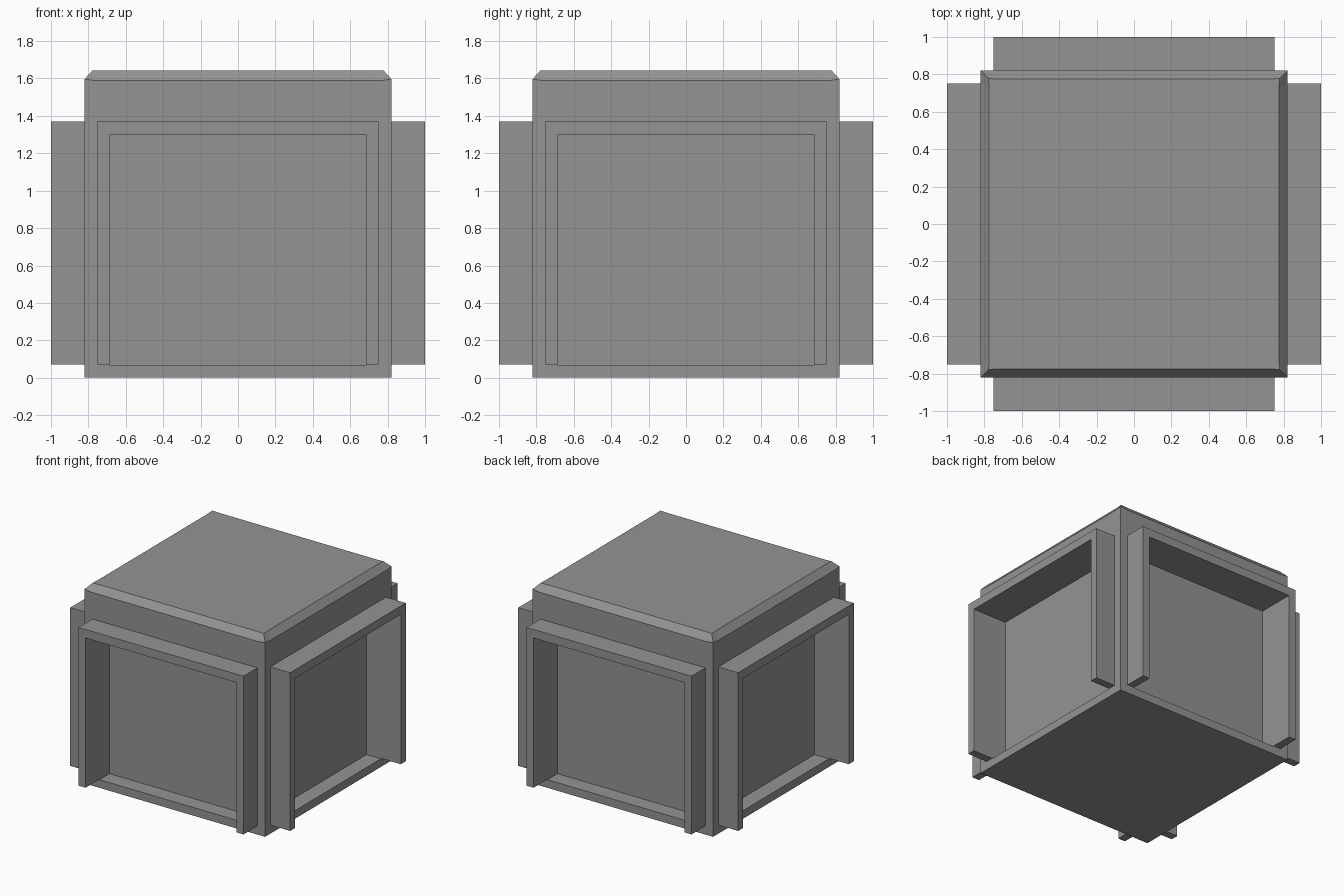
import bpy, bmesh
from math import pi
from mathutils import Matrix, Vector

if "Cube" in bpy.data.objects:
    bpy.data.objects.remove(bpy.data.objects["Cube"])

H = 0.82          # half width of the body
OPEN = 0.685      # half width of each recess
BACK = 0.69       # depth plane of each recess
TURNS = [Matrix.Rotation(i * pi / 2, 4, 'Z') for i in range(4)]

dark_grey = bpy.data.materials.new("dark_grey")
dark_grey.diffuse_color = (0.295, 0.295, 0.295, 1)
dark_grey.use_nodes = True
dark_grey.node_tree.nodes["Principled BSDF"].inputs["Base Color"].default_value = dark_grey.diffuse_color


def finish(bm, name):
    bmesh.ops.recalc_face_normals(bm, faces=bm.faces)
    me = bpy.data.meshes.new(name)
    bm.to_mesh(me)
    bm.free()
    me.materials.append(dark_grey)
    ob = bpy.data.objects.new(name, me)
    bpy.context.collection.objects.link(ob)
    return ob


def add_prism(bm, profile, y0, y1, turn):
    """Extrude an x/z outline from y0 to y1, then turn it to its side."""
    face = bm.faces.new([bm.verts.new(turn @ Vector((x, y0, z))) for x, z in profile])
    out = bmesh.ops.extrude_face_region(bm, geom=[face])['geom']
    move = turn @ Vector((0, y1 - y0, 0))
    bmesh.ops.translate(bm, vec=move, verts=[g for g in out if isinstance(g, bmesh.types.BMVert)])


# Body: stacked outlines with a narrow, slightly flared chamfer round the top
def ring(bm, half, mid, z_corner, z_mid, along):
    pts = [(-along, -mid, z_mid), (along, -mid, z_mid), (half, -half, z_corner)]
    return [bm.verts.new(t @ Vector(p)) for t in TURNS for p in pts]


bm = bmesh.new()
rings = [ring(bm, H, H, 0, 0, 0.76), ring(bm, H, H, 1.597, 1.588, 0.76),
         ring(bm, 0.778, 0.774, 1.643, 1.643, 0.72)]
for low, high in zip(rings, rings[1:]):
    for i in range(12):
        j = (i + 1) % 12
        bm.faces.new((low[i], low[j], high[j], high[i]))
bm.faces.new(rings[0][::-1])
bm.faces.new(rings[-1])
body = finish(bm, "body")

# Recesses cut into the four sides
bm = bmesh.new()
for t in TURNS:
    add_prism(bm, [(-OPEN, 0.067), (OPEN, 0.067), (OPEN, 1.30), (-OPEN, 1.30)], -1.1, -BACK, t)
cutter = finish(bm, "recess_cutter")
cutter.hide_render = True
mod = body.modifiers.new("recesses", 'BOOLEAN')
mod.object = cutter
mod.operation = 'DIFFERENCE'
mod.solver = 'EXACT'
bpy.context.view_layer.objects.active = body
bpy.ops.object.modifier_apply(modifier=mod.name)
bpy.data.objects.remove(cutter)

# Three-sided surrounds standing out from each side
outer_u = [(0.75, 0.07), (0.75, 1.37)]
inner_u = [(OPEN, 1.30), (OPEN, 0.07)]
u_shape = (outer_u + [(-x, z) for x, z in outer_u[::-1]]
           + [(-x, z) for x, z in inner_u[::-1]] + inner_u)
for t, side in zip(TURNS, ("front", "right", "back", "left")):
    bm = bmesh.new()
    add_prism(bm, u_shape, -1.0, -H, t)
    finish(bm, side + "_surround")
